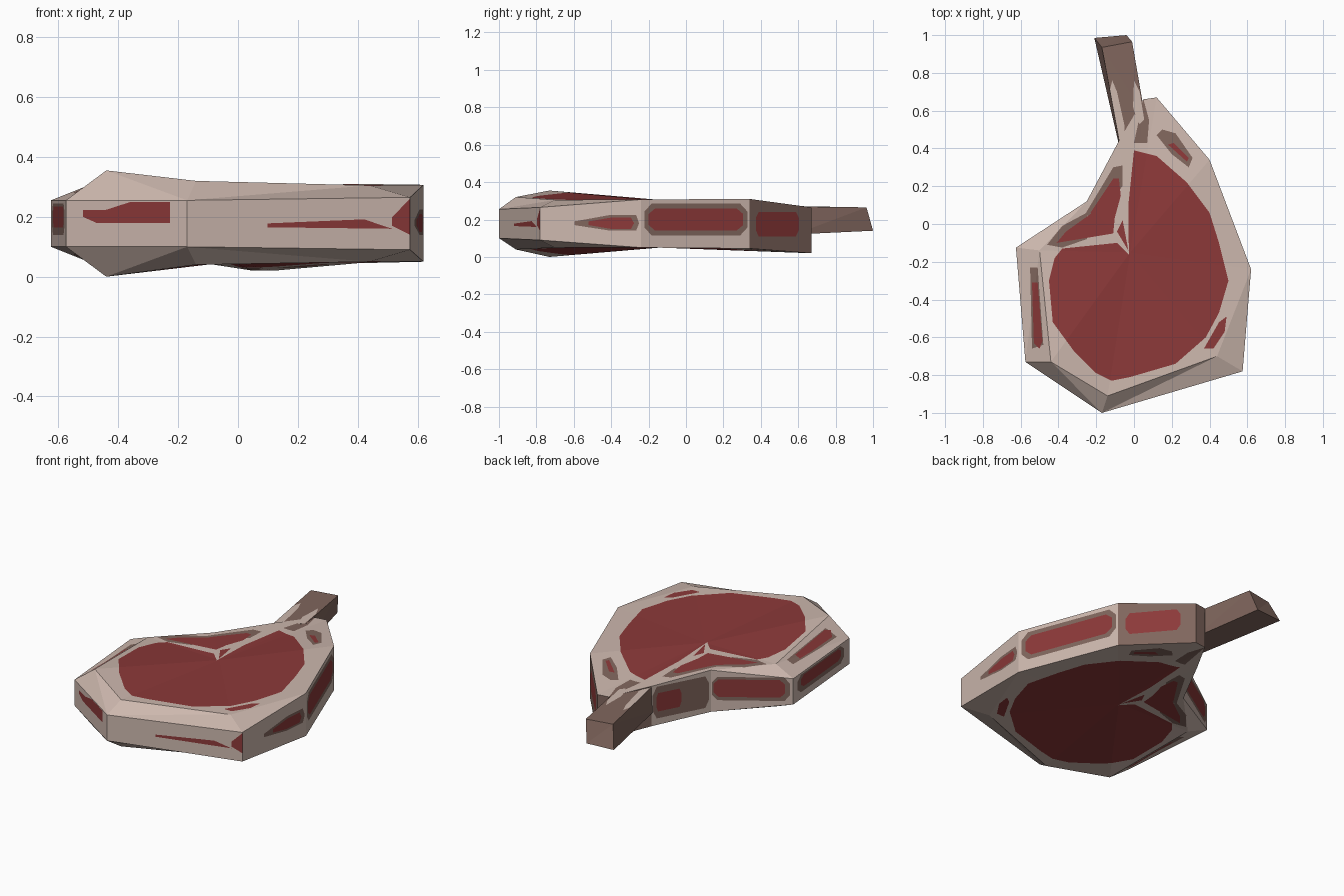
import bpy, bmesh
from mathutils import Vector

if "Cube" in bpy.data.objects:
    bpy.data.objects.remove(bpy.data.objects["Cube"])


def make_mat(name, rgb):
    m = bpy.data.materials.new(name)
    lin = [(c / 255 / 12.92) if c < 11 else ((c / 255 + 0.055) / 1.055) ** 2.4 for c in rgb]
    m.diffuse_color = (*lin, 1)
    m.use_nodes = True
    m.node_tree.nodes["Principled BSDF"].inputs["Base Color"].default_value = m.diffuse_color
    return m


MATS = [make_mat("fat", (205, 184, 174)), make_mat("red meat", (140, 57, 57)),
        make_mat("brown bone", (128, 102, 93))]
FAT, RED, BROWN = 0, 1, 2


def paint(bm, pts, d, mat, ok):
    """Cut a convex outline into the faces chosen by ok, and colour its inside."""
    pts = [Vector(p) for p in pts]
    mid = sum(pts, Vector()) / len(pts)
    faces = [f for f in bm.faces if ok(f)]
    for a, b in zip(pts, pts[1:] + pts[:1]):
        n = (b - a).cross(d).normalized()
        if n.dot(mid - a) > 0:
            n = -n
        if not faces:
            return
        geom = faces + list({e for f in faces for e in f.edges}) + list({v for f in faces for v in f.verts})
        res = bmesh.ops.bisect_plane(bm, geom=geom, dist=1e-5, plane_co=a, plane_no=n)
        faces = [f for f in res['geom'] if isinstance(f, bmesh.types.BMFace)
                 and n.dot(f.calc_center_median() - a) < 0]
    for f in faces:
        f.material_index = mat


def paint_flat(bm, xy, sign, mat):
    paint(bm, [(x, y, 0) for x, y in xy], Vector((0, 0, sign)), mat,
          lambda f: f.normal.z * sign > 0.5)


def finish(bm, name):
    me = bpy.data.meshes.new(name)
    bm.to_mesh(me)
    bm.free()
    for m in MATS:
        me.materials.append(m)
    bpy.context.collection.objects.link(bpy.data.objects.new(name, me))


# Steak slab: outer rim (x, y, low z, high z) clockwise, and raised inner corners
RIM = [(0.12, 0.67, 0.02, 0.265), (0.40, 0.34, 0.045, 0.31), (0.62, -0.24, 0.05, 0.307),
       (0.575, -0.78, 0.09, 0.265), (-0.17, -1.0, 0.10, 0.255), (-0.575, -0.73, 0.10, 0.255),
       (-0.625, -0.125, 0.10, 0.255), (-0.25, 0.12, 0.05, 0.30), (-0.08, 0.44, 0.04, 0.28),
       (0.05, 0.66, 0.02, 0.265)]
INNER = [(0.44, -0.70, 0.05, 0.305), (-0.14, -0.91, 0.04, 0.32),
         (-0.44, -0.73, 0.0, 0.355), (-0.50, -0.14, 0.05, 0.305)]
CENTRE = (-0.02, -0.15, 0.05, 0.30)

bm = bmesh.new()
sides = []
for k in (2, 3):
    rim, inn = ([bm.verts.new((p[0], p[1], p[k])) for p in ps] for ps in (RIM, INNER))
    mid = bm.verts.new((CENTRE[0], CENTRE[1], CENTRE[k]))
    ring = rim[:3] + inn + rim[7:]
    for a, b in zip(ring, ring[1:] + ring[:1]):
        bm.faces.new((mid, a, b))
    bm.faces.new((rim[2], rim[3], inn[0]))
    for i in range(3):
        bm.faces.new((inn[i], rim[3 + i], rim[4 + i], inn[i + 1]))
    bm.faces.new((inn[3], rim[6], rim[7]))
    sides.append(rim)
for i in range(10):
    j = (i + 1) % 10
    f = bm.faces.new((sides[0][i], sides[0][j], sides[1][j], sides[1][i]))
    if i in (0, 8, 9):
        f.material_index = BROWN
bmesh.ops.recalc_face_normals(bm, faces=bm.faces)
bmesh.ops.triangulate(bm, faces=bm.faces)

# Meat patches on top and bottom
PATCHES = [
    (RED, [(-.03, .1), (0, .39), (.12, .36), (.28, .22), (.4, .06), (.45, -.1), (.5, -.3), (.45, -.47),
           (.38, -.6), (.22, -.74), (-.02, -.81)]),
    (RED, [(-.02, -.17), (-.02, -.81), (-.12, -.83), (-.2, -.79), (-.32, -.67), (-.43, -.52),
           (-.45, -.3), (-.42, -.18), (-.38, -.13), (-.09, -.1)]),
    (BROWN, [(-.46, -.11), (-.38, -.125), (-.25, -.08), (-.25, .06), (-.38, -.01)]),
    (BROWN, [(-.26, .05), (-.22, .03), (-.06, .2), (-.06, .31), (-.11, .3)]),
    (RED, [(-.41, -.1), (-.11, -.05), (-.1, .05), (-.22, .06), (-.36, -.04)]),
    (RED, [(-.1, .04), (-.07, .15), (-.08, .24), (-.11, .24), (-.23, .06), (-.22, .04)]),
    (RED, [(-.09, -.04), (-.03, -.14), (-.06, .02)]),
    (BROWN, [(.12, .47), (.15, .5), (.22, .48), (.31, .35), (.29, .3), (.2, .37)]),
    (RED, [(.18, .42), (.21, .43), (.29, .35), (.28, .33)]),
    (RED, [(.37, -.66), (.45, -.52), (.49, -.49), (.48, -.57), (.42, -.66)]),
    (BROWN, [(-.55, -.23), (-.51, -.23), (-.48, -.64), (-.54, -.66)]),
    (RED, [(-.54, -.31), (-.51, -.31), (-.485, -.62), (-.5, -.66), (-.53, -.63)]),
    (BROWN, [(0, .43), (.07, .43), (.08, .55), (.05, .66)]),
]
for sign in (1, -1):
    for mat, xy in PATCHES:
        paint_flat(bm, xy, sign, mat)


# Meat patches on the rim walls: rounded bars (wall, u from, u to, z from, z to)
def paint_wall(i, mat, uz):
    a, b = (Vector((p[0], p[1], 0)) for p in (RIM[i], RIM[(i + 1) % 10]))
    n = (b - a).cross(Vector((0, 0, 1))).normalized()
    paint(bm, [a.lerp(b, u) + Vector((0, 0, z)) for u, z in uz], n, mat,
          lambda f: abs(f.normal.dot(n)) > 0.99 and abs(n.dot(f.calc_center_median() - a)) < 0.005)


def bar(u0, u1, z0, z1):
    du, dz = (u1 - u0) * 0.07, (z1 - z0) * 0.25
    return [(u0 + du, z0), (u1 - du, z0), (u1, z0 + dz), (u1, z1 - dz),
            (u1 - du, z1), (u0 + du, z1), (u0, z1 - dz), (u0, z0 + dz)]


for i, mat, u0, u1, z0, z1 in [
        (0, RED, .2, .9, .11, .24),
        (1, BROWN, .02, .97, .115, .285), (1, RED, .06, .93, .14, .26),
        (5, BROWN, .1, .92, .14, .245), (5, RED, .15, .86, .165, .235),
        (6, BROWN, .04, .99, .12, .26), (6, RED, .1, .97, .14, .245),
        (7, BROWN, .03, .98, .08, .27), (7, RED, .5, .92, .12, .23)]:
    paint_wall(i, mat, bar(u0, u1, z0, z1))
paint_wall(2, BROWN, [(.05, .14), (.3, .14), (.66, .17), (.66, .19), (.3, .225), (.05, .225), (.02, .18)])
paint_wall(2, RED, [(.1, .15), (.3, .15), (.52, .17), (.52, .19), (.3, .21), (.1, .21), (.07, .18)])
paint_wall(3, RED, [(0, .14), (.08, .16), (.64, .165), (.64, .178), (.1, .195), (0, .195)])
paint_wall(3, RED, [(0, .14), (.08, .17), (.08, .2), (0, .26)])
paint_wall(4, RED, [(.14, .18), (.75, .18), (.86, .2), (.86, .25), (.14, .25)])
paint_wall(4, FAT, [(.86, .222), (.68, .222), (.45, .252), (.86, .252)])
finish(bm, "steak_slab")

# Protruding bone: tapered bar with a slanted end
bm = bmesh.new()
base = [(-.08, .42, .12), (.05, .58, .12), (.06, .56, .27), (-.075, .42, .275)]
tip = [(-.21, .985, .14), (-.04, 1.0, .14), (-.01, .965, .265), (-.17, .935, .265)]
base, tip = ([bm.verts.new(p) for p in ps] for ps in (base, tip))
bm.faces.new(base)
bm.faces.new(tip)
for i in range(4):
    j = (i + 1) % 4
    bm.faces.new((base[i], base[j], tip[j], tip[i]))
bmesh.ops.recalc_face_normals(bm, faces=bm.faces)
bmesh.ops.triangulate(bm, faces=bm.faces)
for f in bm.faces:
    f.material_index = BROWN
# Fat streaks along the bone
paint_flat(bm, [(-.115, .76), (-.09, .7), (-.05, .52), (-.05, .4), (-.1, .4), (-.13, .7)], 1, FAT)
paint_flat(bm, [(.0, .76), (.03, .7), (.06, .52), (.03, .5), (-.005, .62)], 1, FAT)
finish(bm, "bone")
